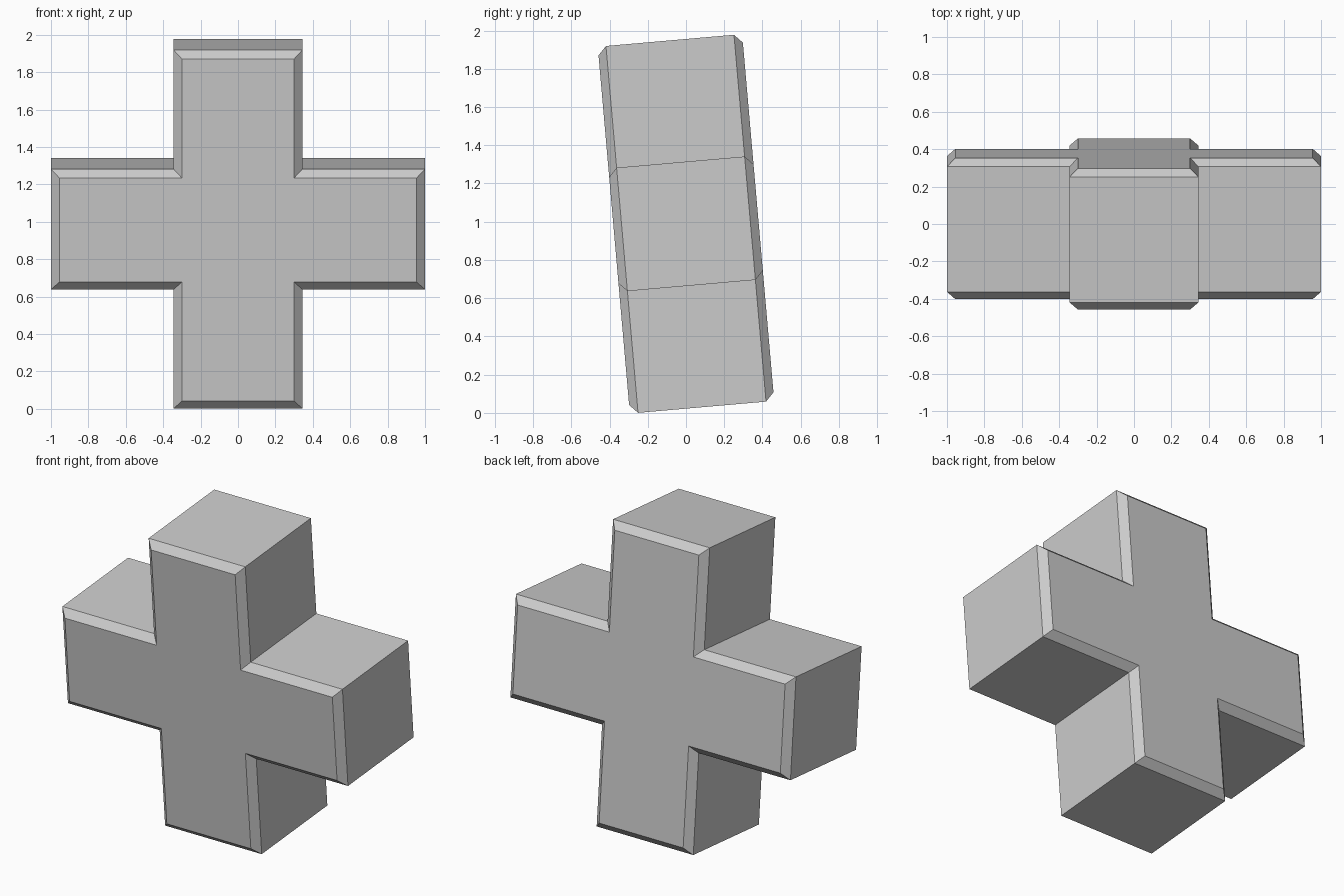
import bpy
import bmesh
from math import radians

cube = bpy.data.objects.get("Cube")
if cube:
    bpy.data.objects.remove(cube, do_unlink=True)

# Cross proportions (half sizes) and chamfer
ARM_REACH, POST_WIDTH = 1.0, 0.345
POST_REACH, ARM_HEIGHT = 0.963, 0.324
CHAMFER = 0.045
SIDE_Y, FACE_Y = 0.336, 0.379

# Plain grey material
grey = bpy.data.materials.new("plain_grey")
grey.use_nodes = True
colour = (0.6, 0.6, 0.6, 1)
grey.diffuse_color = colour
grey.node_tree.nodes["Principled BSDF"].inputs["Base Color"].default_value = colour


def outline(inset):
    """Twelve corners of the cross, pulled inwards by the inset."""
    reach, width = ARM_REACH - inset, POST_WIDTH - inset
    top, arm = POST_REACH - inset, ARM_HEIGHT - inset
    quarter = [(reach, arm), (width, arm), (width, top)]
    right_half = [(x, -z) for x, z in reversed(quarter)] + quarter
    return right_half + [(-x, -z) for x, z in right_half]


# Cross body: chamfered front, straight sides, chamfered back
bm = bmesh.new()
rings = []
for y, inset in ((-FACE_Y, CHAMFER), (-SIDE_Y, 0), (SIDE_Y, 0), (FACE_Y, CHAMFER)):
    rings.append([bm.verts.new((x, y, z)) for x, z in outline(inset)])
for a, b in zip(rings, rings[1:]):
    for i in range(len(a)):
        j = (i + 1) % len(a)
        bm.faces.new((a[i], a[j], b[j], b[i]))
bm.faces.new(rings[0])
bm.faces.new(rings[-1])
bmesh.ops.recalc_face_normals(bm, faces=bm.faces)

mesh = bpy.data.meshes.new("cross_block")
bm.to_mesh(mesh)
bm.free()
mesh.materials.append(grey)

# Lean the block slightly towards the front
cross = bpy.data.objects.new("cross_block", mesh)
cross.location.z = 0.989
cross.rotation_euler.x = radians(5)
bpy.context.collection.objects.link(cross)
